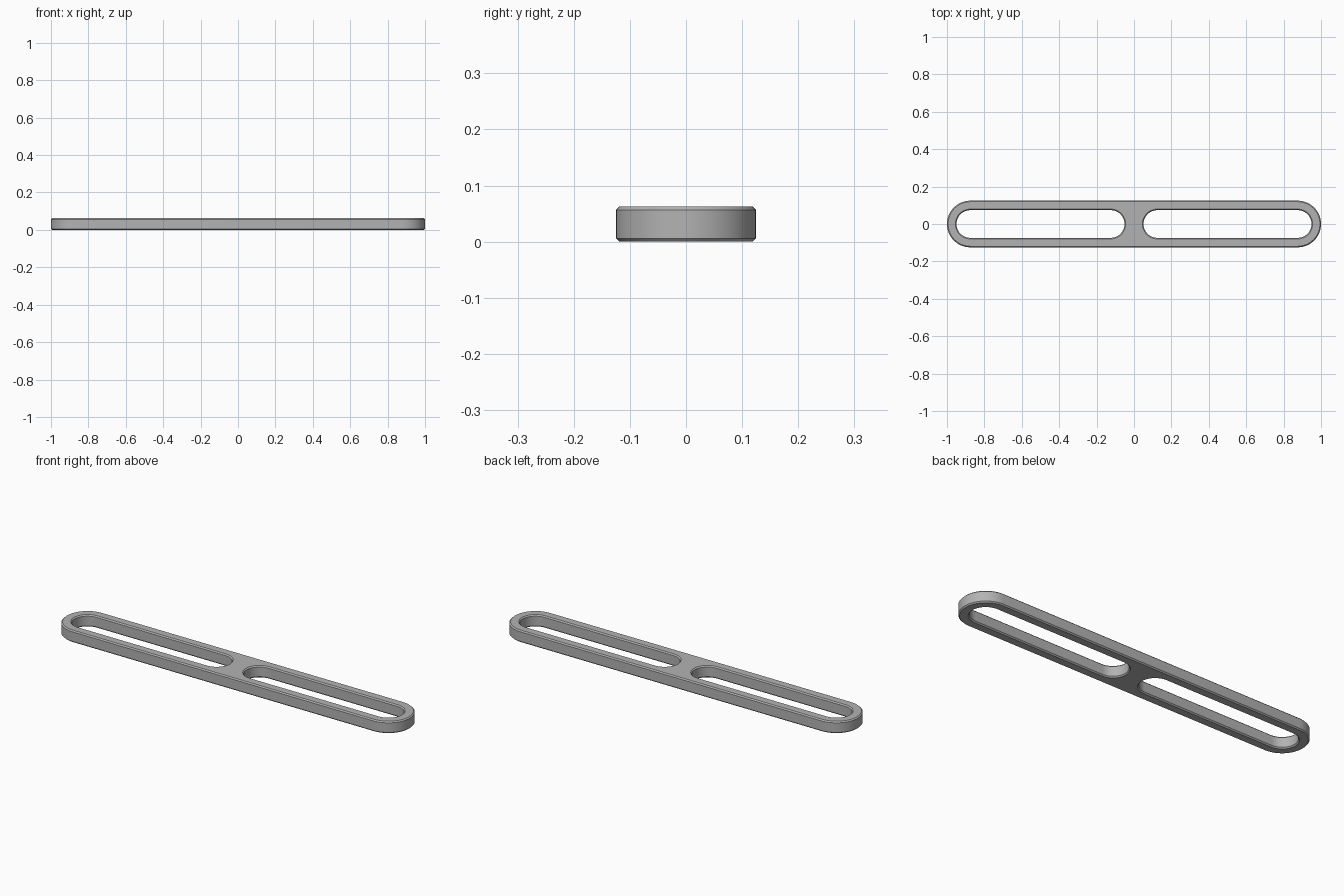
import bpy
import bmesh
from math import pi, cos, sin

if "Cube" in bpy.data.objects:
    bpy.data.objects.remove(bpy.data.objects["Cube"], do_unlink=True)

HEIGHT = 0.0625
CHAMFER = 0.006
END_X = 0.875        # centre of the rounded ends
OUTER_R = 0.125
SLOT_R = 0.074
SLOT_INNER_X = 0.125  # centre of the slot ends beside the middle web
SEGMENTS = 24


def capsule(x0, x1, r):
    """Outline of a rounded slot running from x0 to x1, counter-clockwise."""
    arc = [-pi / 2 + pi * i / SEGMENTS for i in range(SEGMENTS + 1)]
    right = [(x1 + r * cos(a), r * sin(a)) for a in arc]
    left = [(x0 - r * cos(a), -r * sin(a)) for a in arc]
    return right + left


def add_wall(bm, x0, x1, r, inset):
    """Chamfered vertical wall; returns its bottom and top rim edges."""
    levels = [(inset, 0), (0, CHAMFER), (0, HEIGHT - CHAMFER), (inset, HEIGHT)]
    rings = [[bm.verts.new((x, y, z)) for x, y in capsule(x0, x1, r + d)]
             for d, z in levels]
    n = len(rings[0])
    for low, high in zip(rings, rings[1:]):
        for i in range(n):
            j = (i + 1) % n
            bm.faces.new((low[i], low[j], high[j], high[i]))
    return [[bm.edges.get((ring[i], ring[(i + 1) % n])) for i in range(n)]
            for ring in (rings[0], rings[-1])]


# Outer wall and the two slot walls
bm = bmesh.new()
walls = [
    add_wall(bm, -END_X, END_X, OUTER_R, -CHAMFER),
    add_wall(bm, -END_X, -SLOT_INNER_X, SLOT_R, CHAMFER),
    add_wall(bm, SLOT_INNER_X, END_X, SLOT_R, CHAMFER),
]

# Flat bottom and top faces, with the slots left open
for side in (0, 1):
    rim = [e for wall in walls for e in wall[side]]
    bmesh.ops.triangle_fill(bm, edges=rim, use_beauty=True)
bmesh.ops.recalc_face_normals(bm, faces=bm.faces[:])

mesh = bpy.data.meshes.new("slotted_bar")
bm.to_mesh(mesh)
bm.free()
bar = bpy.data.objects.new("slotted_bar", mesh)
bpy.context.collection.objects.link(bar)

# Plain grey material
grey = bpy.data.materials.new("grey")
grey.use_nodes = True
colour = (0.45, 0.45, 0.45, 1)
grey.diffuse_color = colour
grey.node_tree.nodes["Principled BSDF"].inputs["Base Color"].default_value = colour
mesh.materials.append(grey)

# Smooth rounded ends, sharp chamfers
bpy.ops.object.select_all(action="DESELECT")
bar.select_set(True)
bpy.context.view_layer.objects.active = bar
bpy.ops.object.shade_smooth_by_angle(angle=pi / 6)
